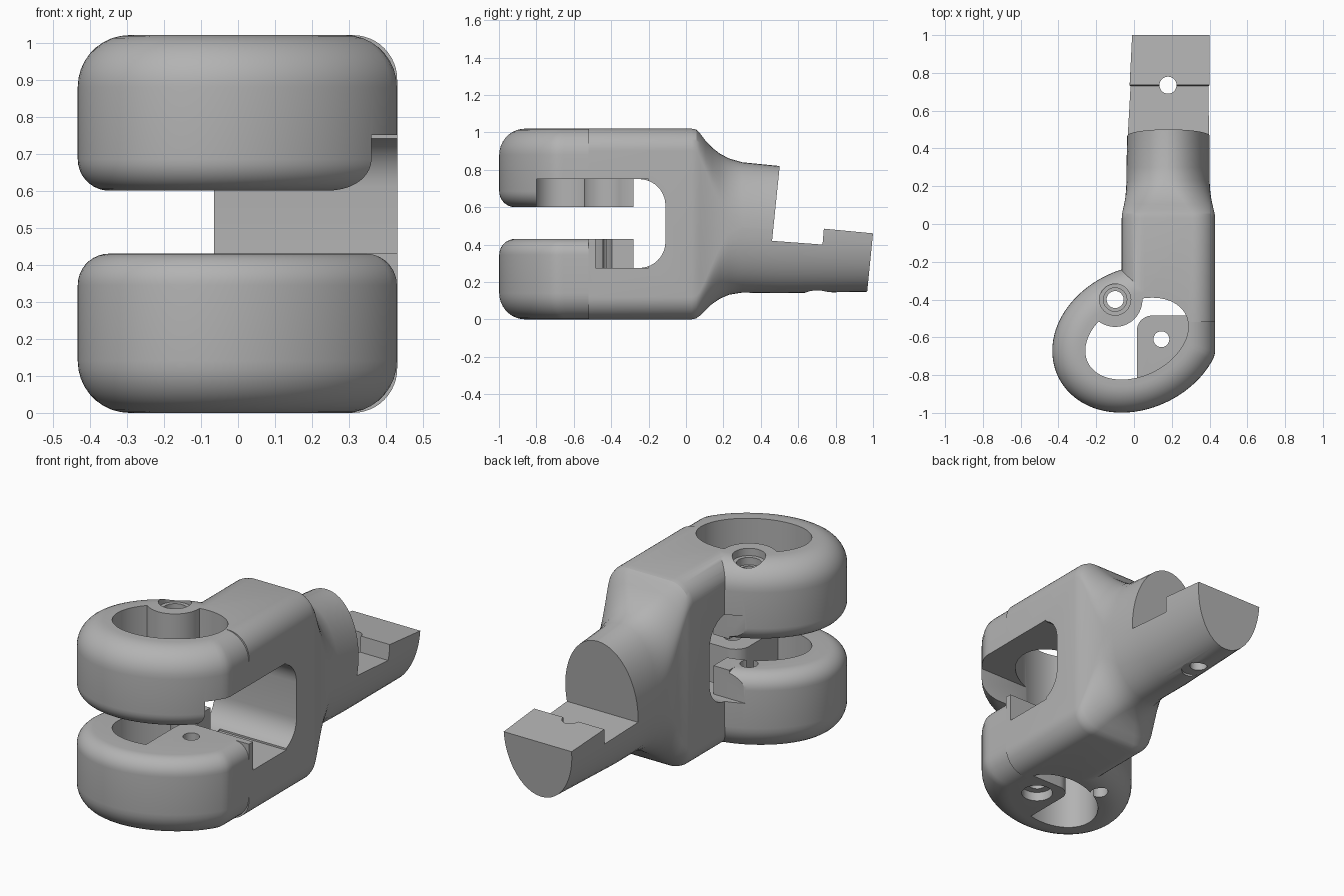
import bpy, bmesh
from math import cos, sin, pi, radians, hypot

cube = bpy.data.objects.get("Cube")
if cube:
    bpy.data.objects.remove(cube)

grey = bpy.data.materials.new("plain grey")
grey.use_nodes = True
grey.diffuse_color = (0.45, 0.45, 0.45, 1)
grey.node_tree.nodes["Principled BSDF"].inputs["Base Color"].default_value = (0.45, 0.45, 0.45, 1)


def loft(name, sections):
    """Closed solid through rings that share one point count."""
    bm = bmesh.new()
    rings = [[bm.verts.new(p) for p in s] for s in sections]
    n = len(rings[0])
    for lower, upper in zip(rings, rings[1:]):
        for i in range(n):
            j = (i + 1) % n
            bm.faces.new((lower[i], lower[j], upper[j], upper[i]))
    bm.faces.new(rings[0])
    bm.faces.new(rings[-1])
    bmesh.ops.recalc_face_normals(bm, faces=bm.faces)
    mesh = bpy.data.meshes.new(name)
    bm.to_mesh(mesh)
    bm.free()
    mesh.materials.append(grey)
    ob = bpy.data.objects.new(name, mesh)
    bpy.context.collection.objects.link(ob)
    return ob


def prism_z(name, pts, lo, hi):
    return loft(name, [[(x, y, z) for x, y in pts] for z in (lo, hi)])


def prism_x(name, pts, lo, hi):
    return loft(name, [[(x, y, z) for y, z in pts] for x in (lo, hi)])


def box(name, x, y, z):
    return prism_z(name, [(x[0], y[0]), (x[1], y[0]), (x[1], y[1]), (x[0], y[1])], *z)


def circle(cx, cy, r, n=40):
    return [(cx + r * cos(2 * pi * i / n), cy + r * sin(2 * pi * i / n)) for i in range(n)]


def arc(cx, cy, r, start, end, n=10):
    return [(cx + r * cos(radians(start + (end - start) * i / n)),
             cy + r * sin(radians(start + (end - start) * i / n))) for i in range(n + 1)]


def combine(target, other, operation="DIFFERENCE"):
    mod = target.modifiers.new(operation.lower(), "BOOLEAN")
    mod.operation = operation
    mod.solver = "EXACT"
    mod.object = other
    bpy.context.view_layer.objects.active = target
    bpy.ops.object.modifier_apply(modifier=mod.name)
    bpy.data.objects.remove(other)


# Slanted oval, grown outward by an offset
def oval(offset, side=9.0, n=96):
    a, b, tilt = 0.288, 0.196, radians(26)
    pts = []
    for i in range(n):
        t = 2 * pi * i / n
        nx, ny = cos(t) / a, sin(t) / b
        m = hypot(nx, ny)
        px, py = a * cos(t) + offset * nx / m, b * sin(t) + offset * ny / m
        x = 0.015 + px * cos(tilt) - py * sin(tilt)
        y = -0.607 + px * sin(tilt) + py * cos(tilt)
        pts.append((min(x, side), y))
    return pts


# Lobe with rounded rims, flattened on the side it shares with the block
def lobe(name, z0, z1, r0, r1, steps=9):
    angles = [pi / 2 * i / steps for i in range(steps + 1)]
    profile = [(z0 + r0 * (1 - cos(a)), r0 * (1 - sin(a))) for a in angles]
    profile += [(z1 - r1 * (1 - sin(a)), r1 * (1 - cos(a))) for a in angles]
    return loft(name, [[(x, y, z) for x, y in oval(0.175 - inset, 0.429 - inset)]
                       for z, inset in profile])


# Rounded rectangle across the arm, up to a full ellipse
def section(y, x0, x1, z0, z1, rx, rz, n=12):
    rx, rz = min(rx, (x1 - x0) * 0.495), min(rz, (z1 - z0) * 0.495)
    corners = [(x1 - rx, z1 - rz), (x0 + rx, z1 - rz), (x0 + rx, z0 + rz), (x1 - rx, z0 + rz)]
    ring = []
    for k, (cx, cz) in enumerate(corners):
        for i in range(n + 1):
            t = pi / 2 * (k + i / n)
            ring.append((cx + rx * cos(t), y, cz + rz * sin(t)))
    return ring


# Block flowing through the neck into the tapered shaft
body = loft("clevis_arm", [section(*s) for s in (
    (-0.52, -0.065, 0.43, 0, 1.02, 0.12, 0.12),
    (0.03, -0.065, 0.43, 0, 1.02, 0.12, 0.12),
    (0.055, -0.063, 0.427, 0.006, 1.014, 0.12, 0.12),
    (0.075, -0.059, 0.422, 0.02, 0.995, 0.125, 0.13),
    (0.105, -0.052, 0.415, 0.05, 0.955, 0.14, 0.16),
    (0.14, -0.046, 0.408, 0.083, 0.918, 0.16, 0.21),
    (0.18, -0.042, 0.403, 0.11, 0.887, 0.185, 0.27),
    (0.23, -0.04, 0.4, 0.132, 0.86, 0.21, 0.33),
    (0.3, -0.04, 0.4, 0.143, 0.84, 0.3, 0.4),
    (0.5, -0.035, 0.4, 0.14, 0.82, 0.3, 0.4),
    (1.1, -0.005, 0.4, 0.15, 0.77, 0.3, 0.4))])

# Upper and lower lobes
combine(body, lobe("upper_lobe", 0.6, 1.02, 0.085, 0.14), "UNION")
combine(body, lobe("lower_lobe", 0, 0.43, 0.14, 0.085), "UNION")

# Mouth between the lobes and the wider rounded slot behind it
combine(body, box("mouth", (-1, 1), (-1.2, -0.2), (0.43, 0.6)))
slot = [(-0.28, 0.275)] + arc(-0.25, 0.415, 0.14, -90, 0) + arc(-0.25, 0.61, 0.14, 0, 90) + [(-0.28, 0.75)]
combine(body, prism_x("slot", slot, -1, 1))

PIN = (-0.1, -0.4)
SCREW = (0.145, -0.61)


def pin_boss():
    return prism_z("pin_boss", circle(*PIN, 0.145), 0.3, 1.3)


# Side clearances, leaving the pin boss standing
upper_gap = box("upper_gap", (0.03, 1), (-0.8, -0.2), (0.55, 0.75))
combine(upper_gap, pin_boss())
combine(body, upper_gap)
combine(body, box("lower_gap", (0.03, 1), (-0.485, -0.2), (0.275, 0.5)))

# Oval eye of the upper lobe, interrupted by the boss
upper_eye = prism_z("upper_eye", oval(0), 0.52, 1.2)
combine(upper_eye, pin_boss())
combine(body, upper_eye)

# Oval eye of the lower lobe, partly filled by a screw plate
lower_eye = prism_z("lower_eye", oval(0), -0.1, 0.52)
plate = [(0.015, -1.2), (1, -1.2), (1, -0.485)] + arc(0.095, -0.565, 0.08, 90, 180)
combine(lower_eye, prism_z("plate", plate, -0.3, 0.7))
combine(body, lower_eye)

# Half-lap, key step and slanted end of the shaft
lap = [(0.46, 0.42), (0.73, 0.4), (0.737, 0.485), (1.0, 0.46), (0.954, 0),
       (1.3, 0), (1.3, 1.2), (0.54, 1.2)]
combine(body, prism_x("lap", lap, -1, 1))

# Pin, screw and shaft holes with their counterbores
for cx, cy, r, lo, hi in (
        (*PIN, 0.045, -0.1, 1.2), (*PIN, 0.083, 0.98, 1.2), (*PIN, 0.062, 0.94, 1.1),
        (*SCREW, 0.042, -0.1, 0.5), (*SCREW, 0.08, -0.1, 0.05),
        (0.18, 0.735, 0.045, -0.1, 0.8), (0.18, 0.7, 0.065, -0.1, 0.155)):
    combine(body, prism_z("drill", circle(cx, cy, r), lo, hi))

bpy.ops.object.select_all(action="DESELECT")
body.select_set(True)
bpy.context.view_layer.objects.active = body
bpy.ops.object.shade_smooth_by_angle(angle=radians(28))
